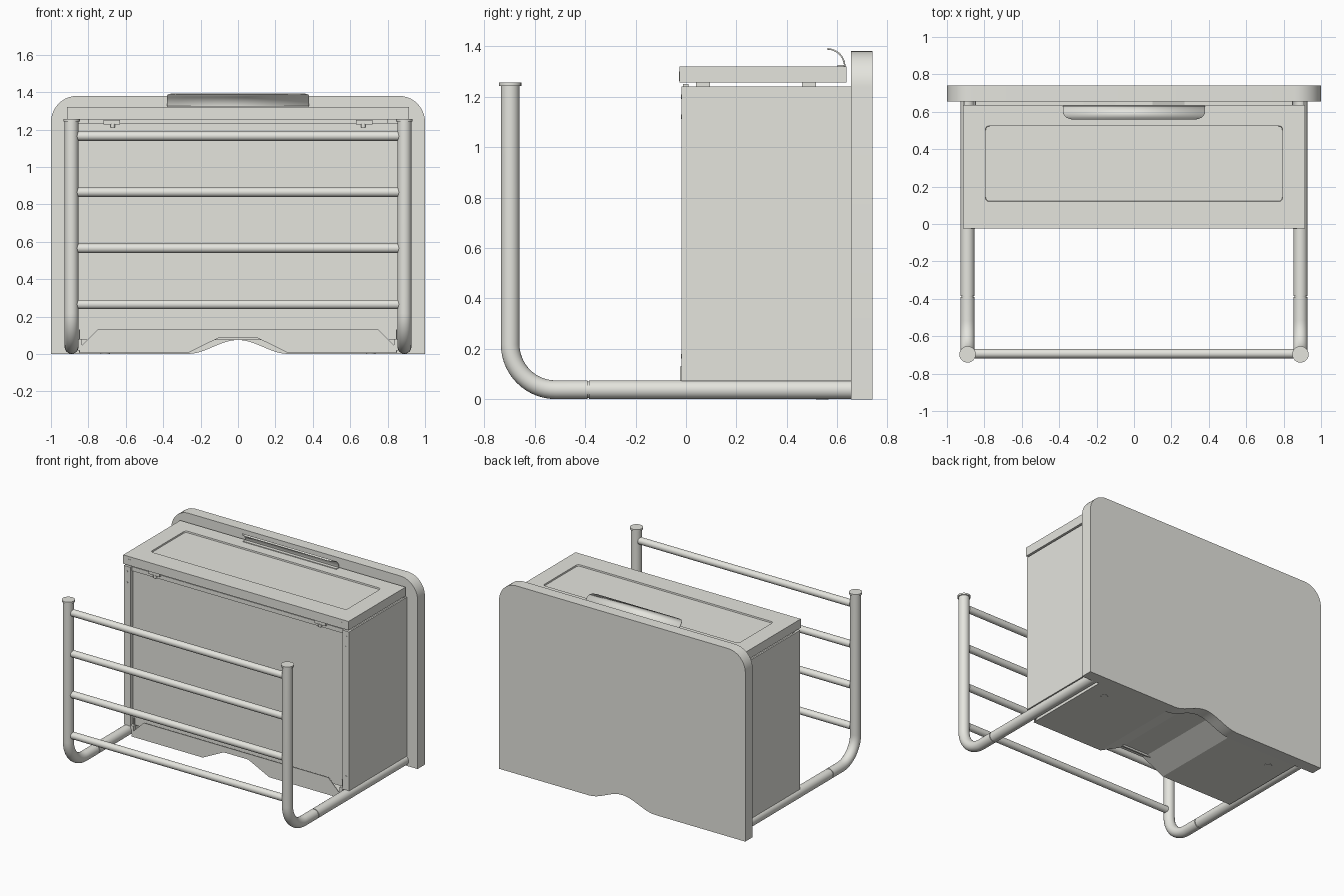
import bpy, bmesh, math
from mathutils import Vector, Matrix

cube = bpy.data.objects.get("Cube")
if cube:
    bpy.data.objects.remove(cube, do_unlink=True)

grey = bpy.data.materials.new("warm_light_grey")
colour = (0.78, 0.78, 0.73, 1)
grey.diffuse_color = colour
grey.use_nodes = True
grey.node_tree.nodes["Principled BSDF"].inputs["Base Color"].default_value = colour


def finish(name, bm, smooth=False):
    """Turn a bmesh into a named, coloured object."""
    bmesh.ops.recalc_face_normals(bm, faces=bm.faces)
    mesh = bpy.data.meshes.new(name)
    bm.to_mesh(mesh)
    bm.free()
    mesh.materials.append(grey)
    ob = bpy.data.objects.new(name, mesh)
    bpy.context.collection.objects.link(ob)
    if smooth:
        bpy.ops.object.select_all(action='DESELECT')
        ob.select_set(True)
        bpy.context.view_layer.objects.active = ob
        bpy.ops.object.shade_smooth_by_angle(angle=math.radians(35))
    return ob


def box(name, x, y, z):
    """Box from (min, max) ranges."""
    bm = bmesh.new()
    bmesh.ops.create_cube(bm, size=1)
    for v in bm.verts:
        v.co = [r[0] if c < 0 else r[1] for c, r in zip(v.co, (x, y, z))]
    return finish(name, bm)


def prism(name, outline, y0, y1, smooth=False):
    """Extrude an x-z outline along y."""
    bm = bmesh.new()
    face = bm.faces.new([bm.verts.new((x, y0, z)) for x, z in outline])
    grown = bmesh.ops.extrude_face_region(bm, geom=[face])["geom"]
    bmesh.ops.translate(bm, vec=(0, y1 - y0, 0),
                        verts=[g for g in grown if isinstance(g, bmesh.types.BMVert)])
    return finish(name, bm, smooth)


def cylinder(name, a, b, r, sides=24):
    a, b = Vector(a), Vector(b)
    bm = bmesh.new()
    turn = (b - a).to_track_quat('Z', 'Y').to_matrix().to_4x4()
    bmesh.ops.create_cone(bm, cap_ends=True, segments=sides, radius1=r, radius2=r,
                          depth=(b - a).length, matrix=Matrix.Translation((a + b) / 2) @ turn)
    return finish(name, bm, True)


def arc(cx, cy, r, start, end, n):
    return [(cx + r * math.cos(math.radians(start + (end - start) * i / n)),
             cy + r * math.sin(math.radians(start + (end - start) * i / n))) for i in range(n + 1)]


def sweep(name, path, r, sides=24):
    """Round tube along a path lying in a y-z plane."""
    bm = bmesh.new()
    rings = []
    for i, p in enumerate(path):
        t = (path[min(i + 1, len(path) - 1)] - path[max(i - 1, 0)]).normalized()
        side = Vector((1, 0, 0))
        up = t.cross(side)
        rings.append([bm.verts.new(p + r * (side * math.cos(k * math.tau / sides)
                                            + up * math.sin(k * math.tau / sides)))
                      for k in range(sides)])
    for lo, hi in zip(rings, rings[1:]):
        for k in range(sides):
            j = (k + 1) % sides
            bm.faces.new((lo[k], lo[j], hi[j], hi[k]))
    bm.faces.new(rings[0])
    bm.faces.new(rings[-1])
    return finish(name, bm, True)


# Back panel: rounded top corners and a soft arch in the lower edge
arch = [(x / 100, 0.0375 * (1 + math.cos(math.pi * x / 27))) for x in range(-27, 28, 3)]
outline = [(-1, 0)] + arch + [(1, 0)] + arc(0.86, 1.24, 0.14, 0, 90, 10) + arc(-0.86, 1.24, 0.14, 90, 180, 10)
prism("back_panel", outline, 0.655, 0.74, True)

# Open storage box: sides with a front set back between the posts
box("box_front", (-0.87, 0.87), (0.012, 0.024), (0.075, 1.225))
box("front_rail", (-0.87, 0.87), (0.004, 0.024), (1.205, 1.236))
for s, side in ((1, "left"), (-1, "right")):
    box(side + "_box_side", sorted((s * 0.903, s * 0.915)), (-0.018, 0.655), (0.073, 1.24))
    box(side + "_front_post", sorted((s * 0.862, s * 0.91)), (-0.018, 0.03), (0.073, 1.24))
    for z in (0.17, 1.12, 1.2):
        cylinder(side + "_post_screw", (s * 0.89, -0.02, z), (s * 0.89, -0.01, z), 0.009, 12)
    box(side + "_hinge_bracket", sorted((s * 0.85, s * 0.872)), (-0.027, 0.0), (1.262, 1.3))
    box(side + "_foot_bracket", sorted((s * 0.835, s * 0.862)), (-0.017, 0.01), (0.02, 0.08))
    box(side + "_latch_plate", sorted((s * 0.63, s * 0.72)), (-0.012, 0.01), (1.228, 1.25))
    cylinder(side + "_latch_pin", (s * 0.67, -0.004, 1.21), (s * 0.67, -0.004, 1.23), 0.013, 12)
    for y in (0.07, 0.49):
        box(side + "_lid_pad", sorted((s * 0.8, s * 0.88)), (y - 0.03, y + 0.025), (1.236, 1.256))

# Lid with a shallow round-cornered recess
bm = bmesh.new()
bmesh.ops.create_cube(bm, size=1)
for v in bm.verts:
    v.co = (v.co.x * 1.83, 0.306 + v.co.y * 0.662, 1.2875 + v.co.z * 0.065)
top = max(bm.faces, key=lambda f: f.calc_center_median().z)
bmesh.ops.inset_region(bm, faces=[top], thickness=0.1)
for v in top.verts:
    v.co.x = math.copysign(0.795, v.co.x)
    v.co.y = 0.525 if v.co.y > 0.3 else 0.12
bmesh.ops.inset_region(bm, faces=[top], thickness=0.003, depth=-0.01)
corners = [e for e in bm.edges if top not in e.link_faces
           and len([v for v in e.verts if v in top.verts]) == 1]
bmesh.ops.bevel(bm, geom=corners, offset=0.02, segments=4, affect='EDGES', profile=0.5)
finish("lid", bm)

# Curved lip handle: arched strip with rounded front corners, on a thin foot
bm = bmesh.new()
rows = []
for y, z in arc(0.56, 1.32, 0.069, 0, 90, 14):
    d = max(0, 0.045 - (y - 0.56))
    half = 0.38 - 0.045 + math.sqrt(max(0, 0.045 ** 2 - d ** 2))
    rows.append([bm.verts.new((x, y, z)) for x in (-half, half)])
for (a, b), (c, d) in zip(rows, rows[1:]):
    bm.faces.new((a, b, d, c))
handle = finish("lid_handle", bm, True)
thick = handle.modifiers.new("thickness", 'SOLIDIFY')
thick.thickness = 0.006
thick.offset = 0
box("handle_foot", (-0.38, 0.38), (0.6, 0.63), (1.318, 1.325))

# Folded floor tray with a central channel, upturned side and front flanges
tray = [(-0.85, 0.004), (-0.27, 0.004), (-0.1, 0.088), (0.1, 0.088), (0.27, 0.004), (0.85, 0.004)]
prism("floor_tray", tray + [(x, z + 0.006) for x, z in reversed(tray)], -0.02, 0.655)
prism("tray_flange", tray + [(0.84, 0.04), (0.75, 0.13), (-0.75, 0.13), (-0.84, 0.04)], -0.024, -0.018)
for s in (-1, 1):
    box("tray_side_flange", sorted((s * 0.844, s * 0.85)), (0.0, 0.655), (0.004, 0.13))
    cylinder("tray_bolt", (s * 0.71, 0.54, 0.0), (s * 0.71, 0.54, 0.006), 0.025, 16)

# Tubular front frame: bent legs, sleeves, caps and rungs
r = 0.037
for s, side in ((1, "left"), (-1, "right")):
    x = s * 0.89
    bend = arc(-0.517, 0.218, 0.18, 270, 180, 14)
    path = [(-0.39, 0.038)] + bend + [(-0.697, 1.245)]
    sweep(side + "_bent_post", [Vector((x, y, z)) for y, z in path], r)
    cylinder(side + "_base_tube", (x, -0.384, 0.038), (x, 0.66, 0.038), r)
    cylinder(side + "_tube_joint", (x, -0.41, 0.038), (x, -0.37, 0.038), 0.032)
    cylinder(side + "_post_cap", (x, -0.697, 1.243), (x, -0.697, 1.256), 0.044)
for i in range(4):
    z = 0.265 + 0.3 * i
    cylinder("rung", (-0.86, -0.693, z), (0.86, -0.693, z), 0.025)
